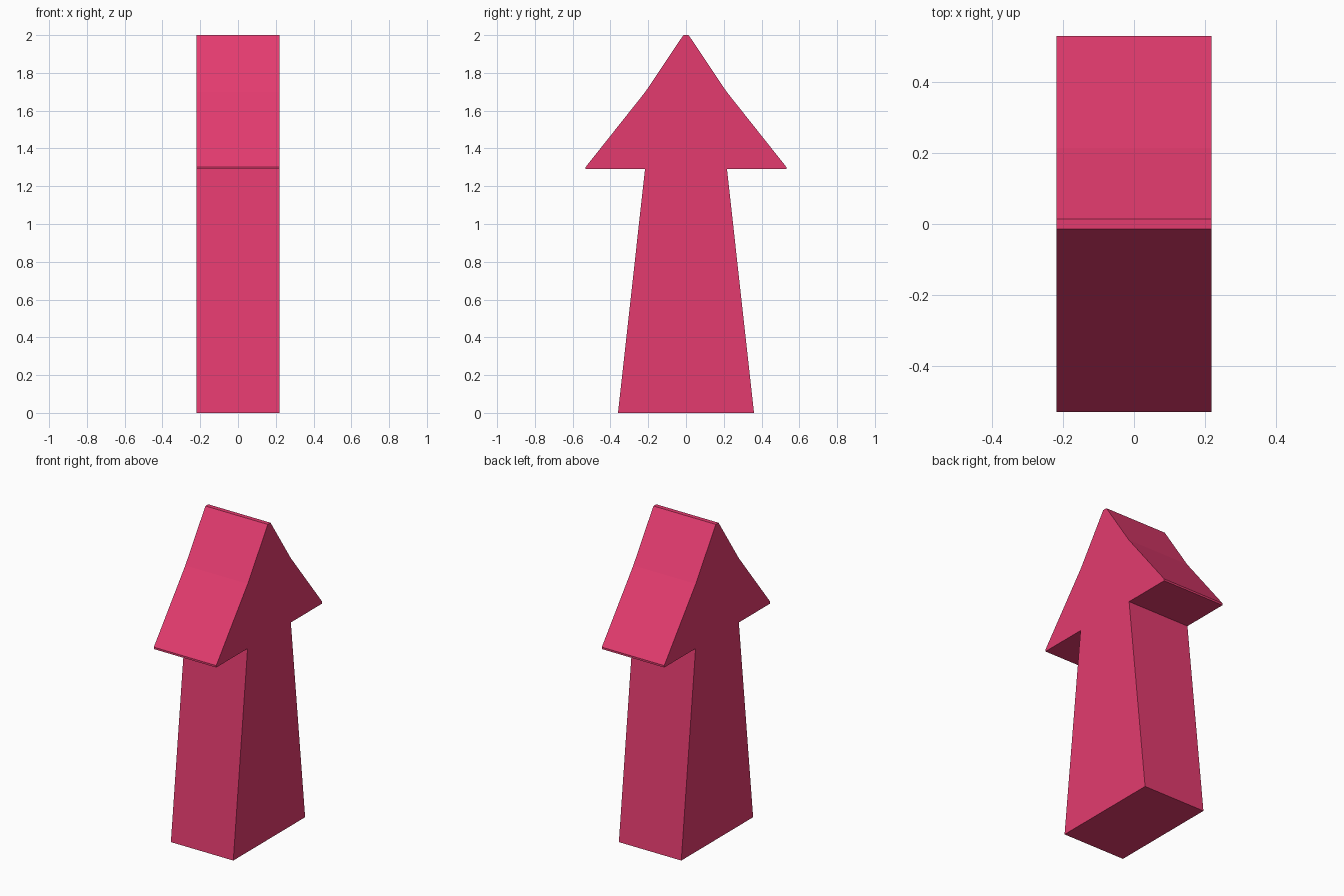
import bpy, bmesh
from mathutils import Vector

if "Cube" in bpy.data.objects:
    bpy.data.objects.remove(bpy.data.objects["Cube"])

HALF_WIDTH = 0.219

pink = bpy.data.materials.new("raspberry pink")
pink.diffuse_color = (0.77, 0.044, 0.158, 1)
pink.use_nodes = True
pink.node_tree.nodes["Principled BSDF"].inputs["Base Color"].default_value = pink.diffuse_color

# Half outline of the arrow (y, z), from the foot up to the blunt tip
half = [(0.36, 0), (0.217, 1.29), (0.531, 1.29), (0.531, 1.302),
        (0.215, 1.70), (0.014, 2.0)]
outline = half + [(-y, z) for y, z in reversed(half)]

# Upright arrow: mirrored outline extruded across x
bm = bmesh.new()
side = bm.faces.new([bm.verts.new((-HALF_WIDTH, y, z)) for y, z in outline])
extruded = bmesh.ops.extrude_face_region(bm, geom=[side], use_keep_orig=True)
verts = [v for v in extruded["geom"] if isinstance(v, bmesh.types.BMVert)]
bmesh.ops.translate(bm, verts=verts, vec=Vector((2 * HALF_WIDTH, 0, 0)))
bmesh.ops.recalc_face_normals(bm, faces=bm.faces[:])

mesh = bpy.data.meshes.new("arrow")
bm.to_mesh(mesh)
bm.free()
mesh.materials.append(pink)
bpy.context.collection.objects.link(bpy.data.objects.new("arrow", mesh))
